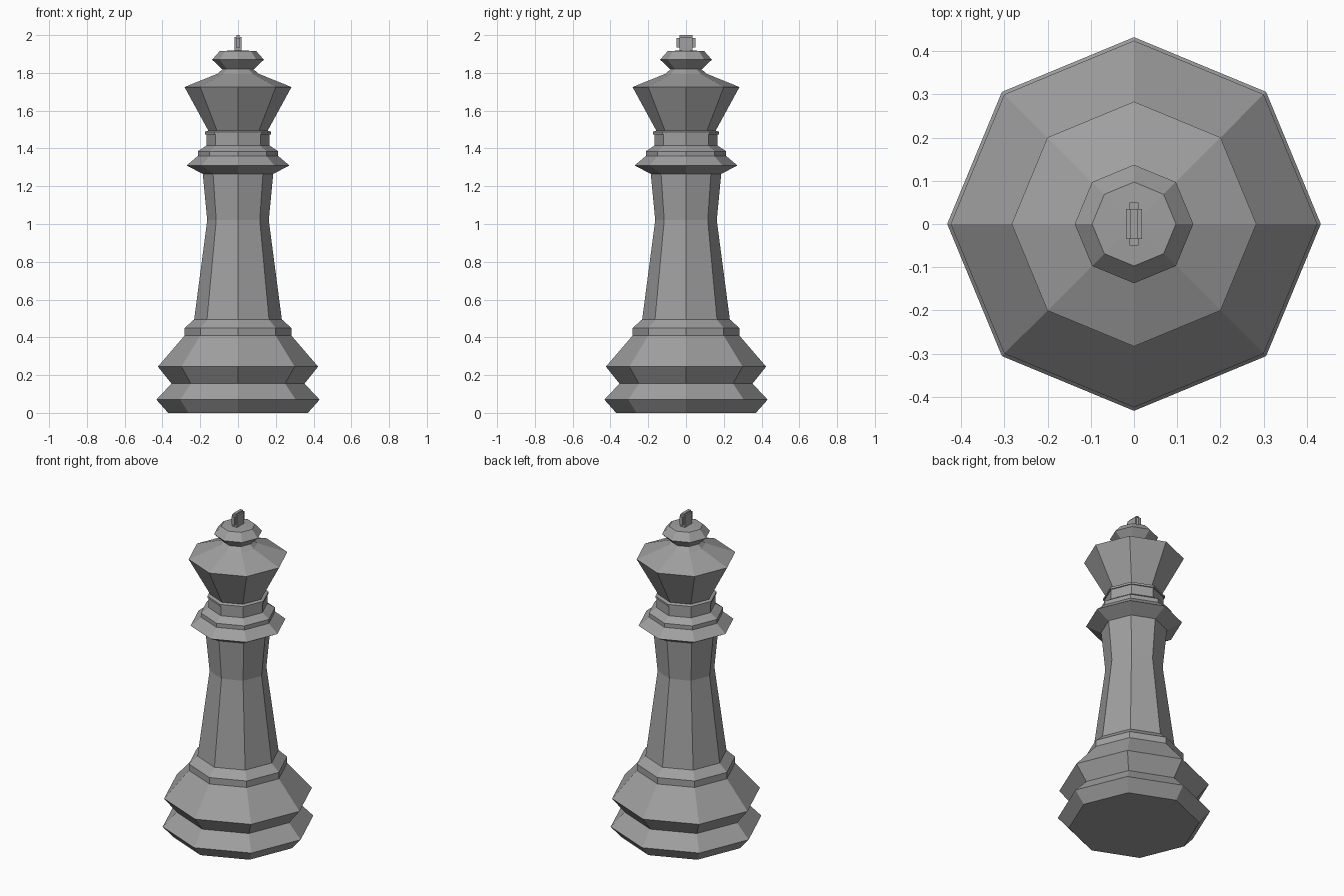
import bpy, bmesh
from math import cos, sin, pi

if "Cube" in bpy.data.objects:
    bpy.data.objects.remove(bpy.data.objects["Cube"])

SIDES = 8
dark = bpy.data.materials.new("dark_grey")
dark.diffuse_color = (0.35, 0.35, 0.35, 1)
dark.use_nodes = True
dark.node_tree.nodes["Principled BSDF"].inputs["Base Color"].default_value = dark.diffuse_color


def finish(name, bm):
    mesh = bpy.data.meshes.new(name)
    bm.to_mesh(mesh)
    bm.free()
    mesh.materials.append(dark)
    obj = bpy.data.objects.new(name, mesh)
    bpy.context.collection.objects.link(obj)
    return obj


def lathe(name, profile):
    """Revolve (radius, z) points into a closed eight-sided solid."""
    bm = bmesh.new()
    rings = [[bm.verts.new((r * cos(2 * pi * i / SIDES), r * sin(2 * pi * i / SIDES), z))
              for i in range(SIDES)] for r, z in profile]
    for a, b in zip(rings, rings[1:]):
        for i in range(SIDES):
            j = (i + 1) % SIDES
            bm.faces.new((a[i], a[j], b[j], b[i]))
    bm.faces.new(rings[0][::-1])
    bm.faces.new(rings[-1])
    return finish(name, bm)


def box(name, half_x, half_y, z0, z1):
    bm = bmesh.new()
    bmesh.ops.create_cube(bm, size=1)
    for v in bm.verts:
        v.co = (v.co.x * 2 * half_x, v.co.y * 2 * half_y, z0 + (v.co.z + 0.5) * (z1 - z0))
    return finish(name, bm)


# Stepped foot
lathe("base", [(0.37, 0), (0.432, 0.07), (0.352, 0.155), (0.424, 0.245),
               (0.282, 0.41), (0.282, 0.45), (0.232, 0.495)])
# Waisted stem
lathe("stem", [(0.232, 0.495), (0.163, 1.02), (0.187, 1.27)])
# Flared collar and neck
lathe("collar", [(0.187, 1.265), (0.272, 1.31), (0.213, 1.36), (0.213, 1.385),
                 (0.168, 1.415), (0.168, 1.475)])
lathe("neck_ring", [(0.175, 1.475), (0.175, 1.488), (0.155, 1.495)])
# Flared head with sloping top
lathe("head", [(0.155, 1.49), (0.283, 1.725), (0.11, 1.795), (0.075, 1.825)])
# Finial with a shallow pointed top
lathe("finial", [(0.085, 1.82), (0.137, 1.87), (0.097, 1.915), (0.01, 1.92)])
# Cross
box("cross_core", 0.018, 0.035, 1.91, 1.99)
box("cross_top", 0.009, 0.035, 1.985, 2.0)
box("cross_arms", 0.01, 0.05, 1.935, 1.985)
